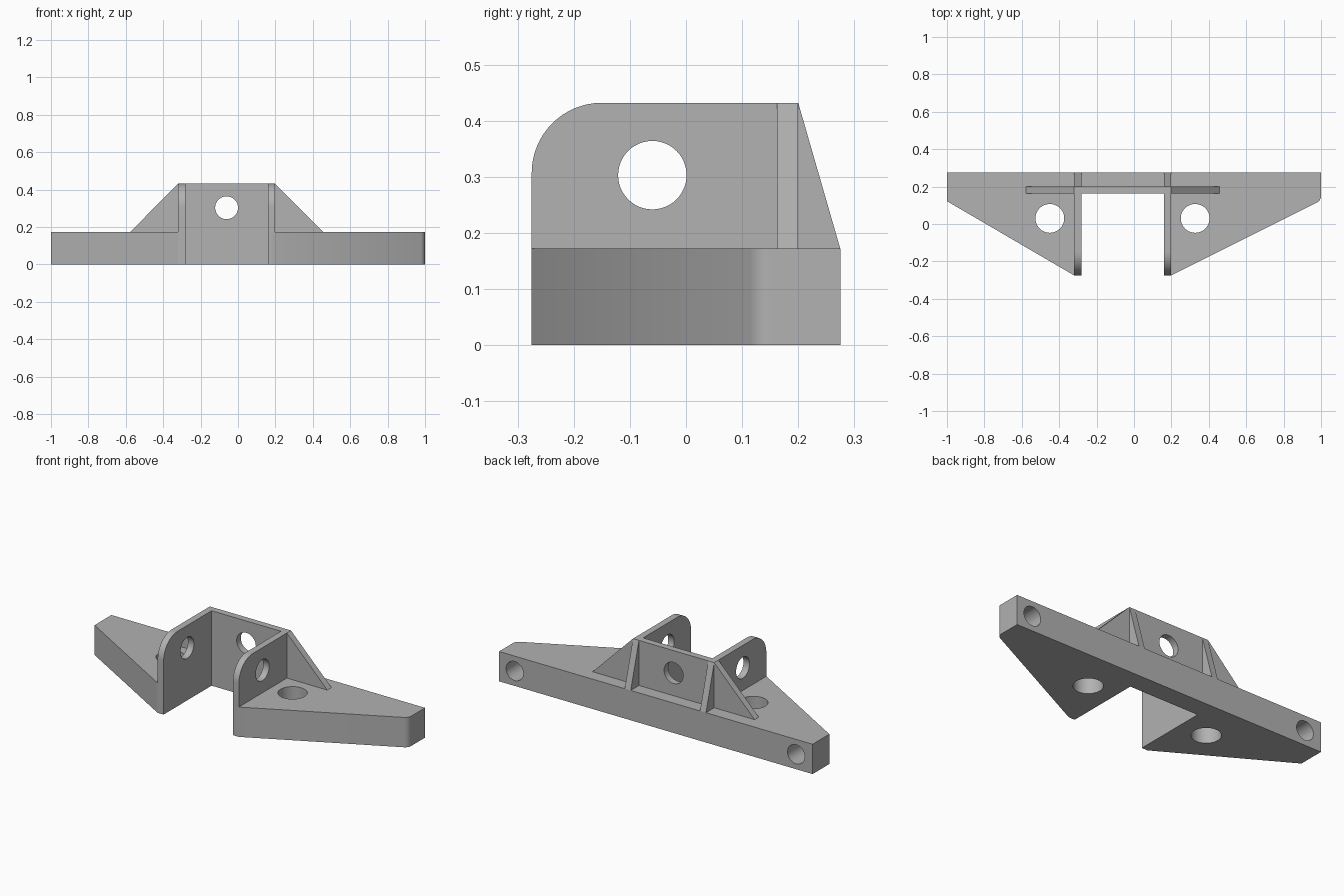
import bpy
import bmesh
from math import cos, sin, pi
from mathutils import Vector

cube = bpy.data.objects.get("Cube")
if cube:
    bpy.data.objects.remove(cube)

GREY = (0.445, 0.445, 0.445, 1)
grey = bpy.data.materials.new("plain grey")
grey.use_nodes = True
grey.diffuse_color = GREY
grey.node_tree.nodes["Principled BSDF"].inputs["Base Color"].default_value = GREY

BACK, FRONT = 0.275, -0.275      # depth limits
DECK, TOP = 0.172, 0.432         # wing top and upright top
WALL_L, WALL_R = 0.198, -0.32    # outer faces of the two side walls
THICK = 0.038
PLATE_BACK = 0.2


def to_axis(axis, u, v, w):
    """Place profile point (u, v) at distance w along the given axis."""
    return {"x": (w, u, v), "y": (u, w, v), "z": (u, v, w)}[axis]


def prism(name, axis, profile, start, end):
    bm = bmesh.new()
    verts = [bm.verts.new(to_axis(axis, u, v, start)) for u, v in profile]
    face = bm.faces.new(verts)
    moved = bmesh.ops.extrude_face_region(bm, geom=[face])["geom"]
    shift = Vector(to_axis(axis, 0, 0, end - start))
    bmesh.ops.translate(bm, vec=shift, verts=[g for g in moved if isinstance(g, bmesh.types.BMVert)])
    bmesh.ops.recalc_face_normals(bm, faces=bm.faces)
    mesh = bpy.data.meshes.new(name)
    bm.to_mesh(mesh)
    bm.free()
    mesh.materials.append(grey)
    obj = bpy.data.objects.new(name, mesh)
    bpy.context.collection.objects.link(obj)
    return obj


def arc(u, v, radius, start, end, steps):
    angles = [start + (end - start) * i / steps for i in range(steps + 1)]
    return [(u + radius * cos(a), v + radius * sin(a)) for a in angles]


def activate(obj):
    bpy.ops.object.select_all(action="DESELECT")
    obj.select_set(True)
    bpy.context.view_layer.objects.active = obj


def drill(obj, axis, u, v, radius, start, end):
    """Cut a round hole along an axis."""
    circle = arc(u, v, radius, 0, 2 * pi, 48)[:-1]
    cutter = prism("hole_cutter", axis, circle, start, end)
    cutter.hide_render = True
    activate(obj)
    mod = obj.modifiers.new("hole", "BOOLEAN")
    mod.operation = "DIFFERENCE"
    mod.solver = "EXACT"
    mod.object = cutter
    bpy.ops.object.modifier_apply(modifier=mod.name)
    bpy.data.objects.remove(cutter)


# Base: two tapered wings joined by a bar behind the open channel
inner_l, inner_r = WALL_L - THICK, WALL_R + THICK
plate_front = PLATE_BACK - THICK
base = prism("wing_base", "z", [
    (-1, BACK), (-1, 0.122), (WALL_R, FRONT), (inner_r, FRONT),
    (inner_r, plate_front), (inner_l, plate_front), (inner_l, FRONT), (WALL_L, FRONT),
    *arc(0.96, 0.15, 0.04, -1.1, 0, 8), (1, BACK)], 0, DECK)
for x in (-0.45, 0.327):
    drill(base, "z", x, 0.03, 0.077, -0.1, 0.3)
for x in (-0.895, 0.9):
    drill(base, "y", x, 0.086, 0.055, 0.14, 0.4)

# Side walls with rounded front corner and sloped rear rib
wall_profile = [(FRONT, DECK), *arc(-0.15, TOP - 0.125, 0.125, pi, pi / 2, 16),
                (PLATE_BACK, TOP), (BACK, DECK)]
left_wall = prism("left_side_wall", "x", wall_profile, inner_l, WALL_L)
right_wall = prism("right_side_wall", "x", wall_profile, WALL_R, inner_r)
for wall in (left_wall, right_wall):
    drill(wall, "x", -0.06, 0.303, 0.061, -1, 1)

# Rear plate between the walls
rear_plate = prism("rear_plate", "y", [
    (inner_r, DECK), (inner_l, DECK), (inner_l, TOP), (inner_r, TOP)],
    plate_front, PLATE_BACK)
drill(rear_plate, "y", -0.061, 0.303, 0.061, -1, 1)

# Triangular gussets on the wings
gussets = [
    prism(name, "y", [(x, DECK), (x + reach, DECK), (x, TOP)], plate_front, PLATE_BACK)
    for name, x, reach in (("left_gusset", WALL_L, 0.258), ("right_gusset", WALL_R, -0.258))]

# Smooth the round surfaces and keep the edges sharp
for obj in [base, left_wall, right_wall, rear_plate] + gussets:
    activate(obj)
    bpy.ops.object.shade_smooth_by_angle(angle=pi / 6)
